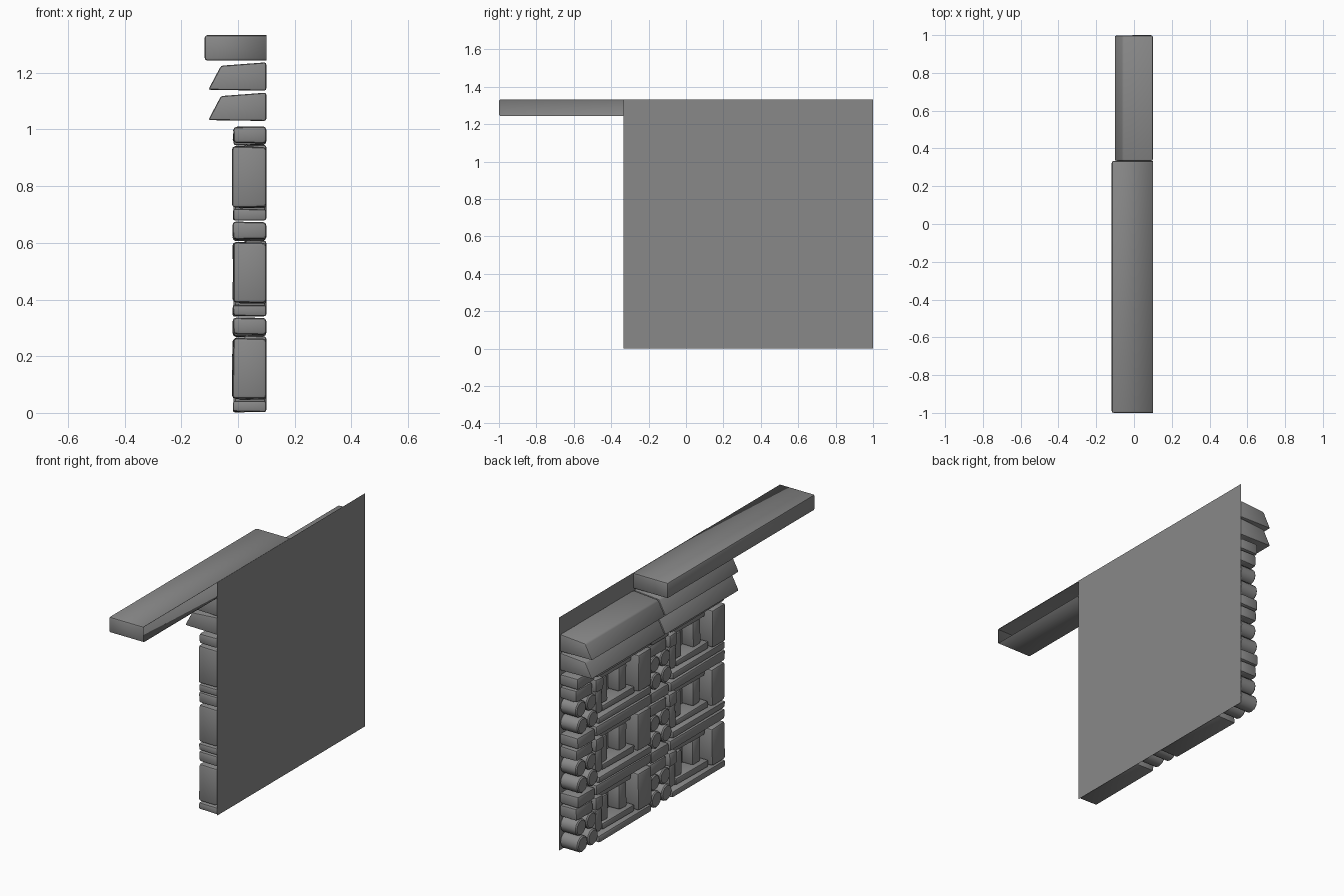
import bpy, bmesh, math, random
from mathutils import Matrix, Vector

random.seed(4)
cube = bpy.data.objects.get("Cube")
if cube:
    bpy.data.objects.remove(cube)

stone = bpy.data.materials.new("grey_stone")
stone.use_nodes = True
GREY = (0.25, 0.25, 0.25, 1)
stone.diffuse_color = GREY
stone.node_tree.nodes["Principled BSDF"].inputs["Base Color"].default_value = GREY

BACK = 0.1          # plane of the back panel
MODULE = 2 / 3      # width of one bay
TIER = 0.338        # height of one storey


def finish(name, bm, bevel=0.0):
    bmesh.ops.recalc_face_normals(bm, faces=bm.faces[:])
    if bevel:
        bmesh.ops.bevel(bm, geom=bm.edges[:], offset=bevel, segments=2,
                        profile=0.5, affect='EDGES', clamp_overlap=True)
    mesh = bpy.data.meshes.new(name)
    bm.to_mesh(mesh)
    bm.free()
    mesh.materials.append(stone)
    obj = bpy.data.objects.new(name, mesh)
    bpy.context.collection.objects.link(obj)
    bpy.ops.object.select_all(action='DESELECT')
    obj.select_set(True)
    bpy.context.view_layer.objects.active = obj
    bpy.ops.object.shade_smooth_by_angle(angle=math.radians(35))
    return obj


def block(name, x, y0, y1, z0, z1, bevel, wobble=0.0):
    """Rounded block from the back panel out to x, with hand-cut corners."""
    bm = bmesh.new()
    size = Vector((BACK - x, y1 - y0, z1 - z0))
    mid = Vector(((BACK + x) / 2, (y0 + y1) / 2, (z0 + z1) / 2))
    bmesh.ops.create_cube(bm, size=1, matrix=Matrix.Translation(mid) @ Matrix.Diagonal(size).to_4x4())
    for v in bm.verts:
        if v.co.x < mid.x:
            v.co.x += random.uniform(0, wobble)
            v.co.z += random.uniform(-wobble, wobble) / 2
            v.co.z = max(v.co.z, 0)
    return finish(name, bm, bevel)


def log(name, y, z, radius, x):
    """Round log pointing out of the wall."""
    bm = bmesh.new()
    place = Matrix.Translation(((BACK + x) / 2, y, z)) @ Matrix.Rotation(math.pi / 2, 4, 'Y')
    bmesh.ops.create_cone(bm, cap_ends=True, segments=12, radius1=radius,
                          radius2=radius, depth=BACK - x, matrix=place)
    rim = [e for e in bm.edges if abs(e.verts[0].co.x - e.verts[1].co.x) < 0.001]
    bmesh.ops.bevel(bm, geom=rim, offset=0.006, segments=1, affect='EDGES')
    finish(name, bm)


def cornice(name, y0, y1, z0, z1):
    """Ledge with a sloping face, deepest at its lower edge."""
    bm = bmesh.new()
    profile = [(BACK, z0), (-0.105, z0 + 0.003), (-0.06, z1 - 0.012), (BACK, z1)]
    face = bm.faces.new([bm.verts.new((x, y0, z)) for x, z in profile])
    ext = bmesh.ops.extrude_face_region(bm, geom=[face], use_keep_orig=True)
    bmesh.ops.translate(bm, vec=(0, y1 - y0, 0),
                        verts=[g for g in ext["geom"] if isinstance(g, bmesh.types.BMVert)])
    finish(name, bm, 0.008)


# Back panel, facing away from the carved side
bm = bmesh.new()
bm.faces.new([bm.verts.new((BACK + 0.002, y, z)) for y, z in
              ((-1 / 3, 0), (1, 0), (1, 4 / 3), (-1 / 3, 4 / 3))])
panel = finish("back_panel", bm)
if panel.data.polygons[0].normal.x < 0:
    panel.data.flip_normals()

# Bay parts: name, front x, start and end along the bay, bottom and top in the storey
PARTS = [
    ("corner_slab_lower", -0.01, 0, 0.15, 0.195, 0.262),
    ("corner_slab_upper", -0.02, 0, 0.16, 0.27, 0.333),
    ("bracket_block", -0.02, 0.165, 0.235, 0.19, 0.265),
    ("bracket_foot", 0.0, 0.19, 0.25, 0.05, 0.18),
    ("head_beam", -0.02, 0.17, 0.665, 0.275, 0.335),
    ("foot_beam", -0.02, 0.19, 0.665, 0.003, 0.042),
    ("tall_post", -0.022, 0.545, 0.665, 0.05, 0.262),
    ("window_sill", 0.0, 0.25, 0.54, 0.048, 0.085),
    ("window_lintel", 0.02, 0.24, 0.54, 0.225, 0.27),
    ("window_jamb_a", 0.01, 0.255, 0.315, 0.085, 0.23),
    ("window_jamb_b", 0.02, 0.43, 0.5, 0.085, 0.23),
]
for bay in range(2):
    start = 1 - bay * MODULE
    for tier in range(3):
        base = tier * TIER
        tag = f"_{bay + 1}_{tier + 1}"
        for name, x, u0, u1, z0, z1 in PARTS:
            block(name + tag, x, start - u1, start - u0, base + z0, base + z1,
                  min(0.012, (z1 - z0) / 5), 0.006)
        # Bundle of four log ends
        for col in range(2):
            for row in range(2):
                log(f"log_end_{col}{row}" + tag, start - 0.047 - col * 0.094,
                    base + 0.05 + row * 0.093 + col * 0.004, 0.046, -0.015 + 0.01 * row)

    # Two sloping ledges above the bay
    for level, z in enumerate((1.03, 1.137)):
        cornice(f"cornice_{bay + 1}_{level + 1}", start - MODULE + 0.001,
                start - 0.002, z, z + 0.1)

# Long top beam, hollow towards the back
beam = block("top_beam", -0.118, -1, 1 / 3, 1.243, 1.333, 0.01)
bm = bmesh.new()
bm.from_mesh(beam.data)
bmesh.ops.delete(bm, geom=[f for f in bm.faces if f.calc_center_median().x > BACK - 0.004],
                 context='FACES')
for v in bm.verts:
    if v.co.x > BACK - 0.012:
        v.co.x = BACK
bm.to_mesh(beam.data)
bm.free()
